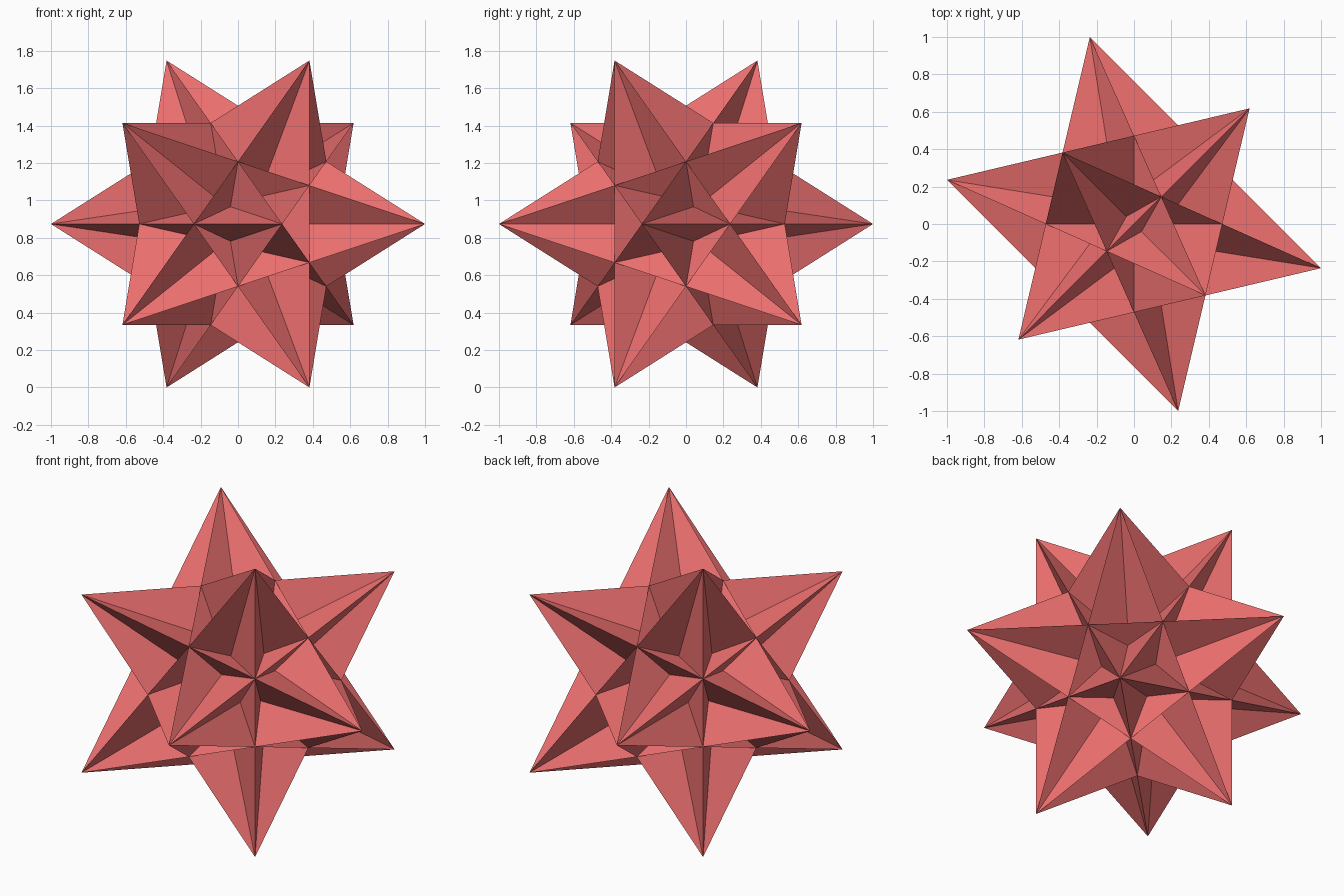
import bpy, bmesh
from math import sqrt, radians
from itertools import combinations
from mathutils import Vector, Matrix
from mathutils.bvhtree import BVHTree

if "Cube" in bpy.data.objects:
    bpy.data.objects.remove(bpy.data.objects["Cube"])

PHI = (1 + sqrt(5)) / 2
SCALE = sqrt(2) / (1 + PHI)

# Twelve spike tips: icosahedron corners, turned 45 degrees about z
turn = Matrix.Rotation(radians(45), 3, 'Z')
tips = []
for a in (-1, 1):
    for b in (-PHI, PHI):
        for p in ((0, a, b), (a, b, 0), (b, 0, a)):
            tips.append(turn @ Vector(p) * SCALE)

# Twenty large crossing triangles, each joining tips that are not neighbours
long_edge = 2 * PHI * SCALE
triangles = [t for t in combinations(range(12), 3)
             if all(abs((tips[i] - tips[j]).length - long_edge) < 1e-3
                    for i, j in combinations(t, 2))]
tree = BVHTree.FromPolygons(tips, triangles)

bm = bmesh.new()
for t in triangles:
    bm.faces.new([bm.verts.new(tips[i]) for i in t])
bm.normal_update()
planes = [(f.calc_center_median(), f.normal.copy()) for f in bm.faces]

# Cut the triangles along each other's planes
for co, no in planes:
    bmesh.ops.bisect_plane(bm, geom=bm.verts[:] + bm.edges[:] + bm.faces[:],
                           dist=1e-5, plane_co=co, plane_no=no)

# Keep only the outer shell, facing outward
hidden = []
for f in bm.faces:
    c = f.calc_center_median()
    if tree.ray_cast(c * 1.001, c.normalized())[0] is not None:
        hidden.append(f)
    elif f.normal.dot(c) < 0:
        f.normal_flip()
bmesh.ops.delete(bm, geom=hidden, context='FACES')
bmesh.ops.remove_doubles(bm, verts=bm.verts[:], dist=1e-4)
bmesh.ops.dissolve_limit(bm, angle_limit=radians(0.5),
                         verts=bm.verts[:], edges=bm.edges[:])

# Stand it on the floor
bmesh.ops.translate(bm, verts=bm.verts[:], vec=(0, 0, PHI * SCALE))
mesh = bpy.data.meshes.new("spiked_star")
bm.to_mesh(mesh)
bm.free()
star = bpy.data.objects.new("spiked_star", mesh)
bpy.context.collection.objects.link(star)

mat = bpy.data.materials.new("coral_red")
mat.diffuse_color = (0.85, 0.16, 0.16, 1)
mat.use_nodes = True
mat.node_tree.nodes["Principled BSDF"].inputs["Base Color"].default_value = mat.diffuse_color
mesh.materials.append(mat)
